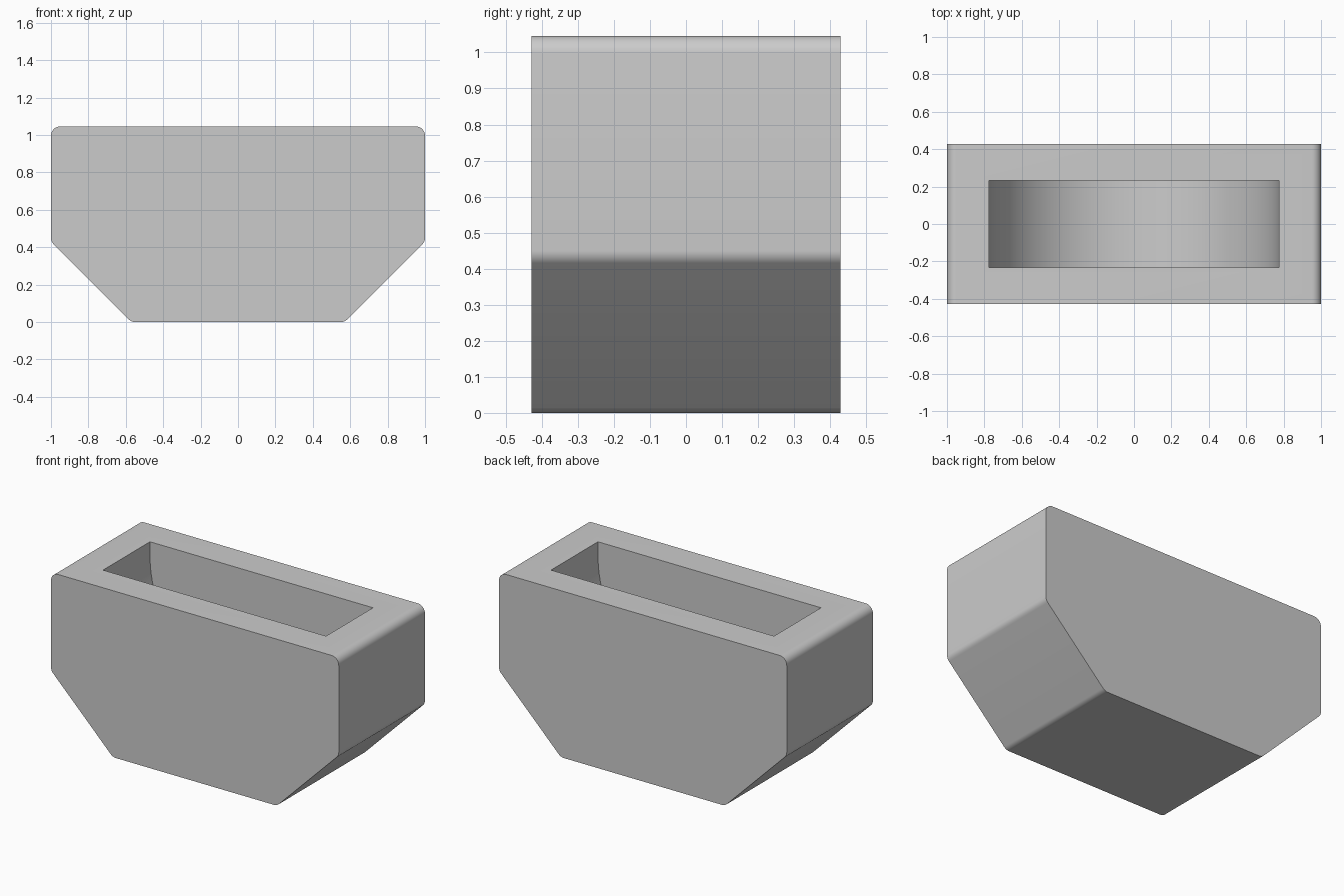
import bpy
import bmesh
from math import pi, sin, cos, tan
from mathutils import Vector

old = bpy.data.objects.get("Cube")
if old:
    bpy.data.objects.remove(old, do_unlink=True)

HEIGHT = 1.046
HALF_DEPTH = 0.428
CHAMFER = 0.43
FILLET = 0.05
POCKET_RADIUS = 0.775
POCKET_HALF_DEPTH = 0.233
POCKET_CENTRE_Z = 0.96

grey = bpy.data.materials.new("light_grey")
grey.use_nodes = True
grey.diffuse_color = (0.6, 0.6, 0.6, 1)
grey.node_tree.nodes["Principled BSDF"].inputs["Base Color"].default_value = (0.6, 0.6, 0.6, 1)


def rounded(corners, radius, steps=8):
    """Round every corner of a convex counter-clockwise outline."""
    points = []
    for i, corner in enumerate(corners):
        c = Vector(corner)
        a = (Vector(corners[i - 1]) - c).normalized()
        b = (Vector(corners[(i + 1) % len(corners)]) - c).normalized()
        half = a.angle(b) / 2
        centre = c + (a + b).normalized() * radius / sin(half)
        start = c + a * radius / tan(half) - centre
        turn = pi - 2 * half
        for k in range(steps + 1):
            t = turn * k / steps
            points.append((centre.x + start.x * cos(t) - start.y * sin(t),
                           centre.y + start.x * sin(t) + start.y * cos(t)))
    return points


def prism(name, outline, half_depth):
    """Extrude an x-z outline along y."""
    bm = bmesh.new()
    face = bm.faces.new([bm.verts.new((x, -half_depth, z)) for x, z in outline])
    result = bmesh.ops.extrude_face_region(bm, geom=[face])
    moved = [v for v in result["geom"] if isinstance(v, bmesh.types.BMVert)]
    bmesh.ops.translate(bm, verts=moved, vec=(0, 2 * half_depth, 0))
    bmesh.ops.recalc_face_normals(bm, faces=bm.faces[:])
    mesh = bpy.data.meshes.new(name)
    bm.to_mesh(mesh)
    bm.free()
    mesh.materials.append(grey)
    obj = bpy.data.objects.new(name, mesh)
    bpy.context.collection.objects.link(obj)
    return obj


# Solid block with chamfered lower ends and softened corners
foot = 1 - CHAMFER
block = prism("holder_body", rounded(
    [(-foot, 0), (foot, 0), (1, CHAMFER), (1, HEIGHT), (-1, HEIGHT), (-1, CHAMFER)],
    FILLET), HALF_DEPTH)

# Round-bottomed pocket, open at the top
arc = [pi + pi * i / 64 for i in range(65)]
outline = [(POCKET_RADIUS * cos(t), POCKET_CENTRE_Z + POCKET_RADIUS * sin(t)) for t in arc]
outline += [(POCKET_RADIUS, HEIGHT + 0.2), (-POCKET_RADIUS, HEIGHT + 0.2)]
cutter = prism("pocket_cutter", outline, POCKET_HALF_DEPTH)
cutter.hide_render = True

cut = block.modifiers.new("pocket", 'BOOLEAN')
cut.operation = 'DIFFERENCE'
cut.solver = 'EXACT'
cut.object = cutter

bpy.ops.object.select_all(action='DESELECT')
block.select_set(True)
bpy.context.view_layer.objects.active = block
bpy.ops.object.modifier_apply(modifier=cut.name)
bpy.data.objects.remove(cutter, do_unlink=True)
bpy.ops.object.shade_smooth_by_angle(angle=pi / 6)
